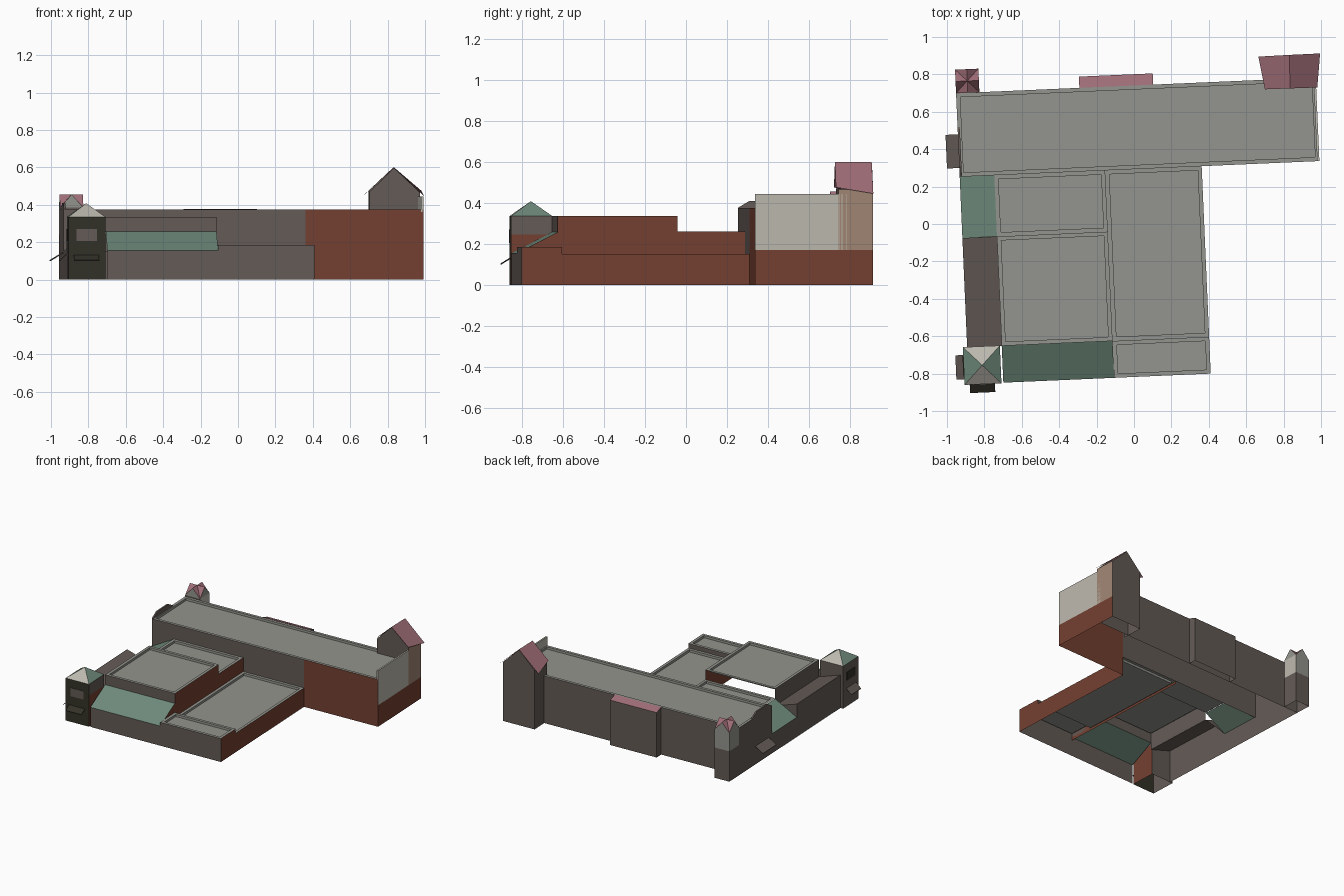
import bpy, bmesh, math
from mathutils import Matrix, Vector

if "Cube" in bpy.data.objects:
    bpy.data.objects.remove(bpy.data.objects["Cube"])

TURN = math.radians(2.5)          # the whole plan sits slightly askew


def srgb(h):
    out = []
    for i in (0, 2, 4):
        c = int(h[i:i + 2], 16) / 255
        out.append(c / 12.92 if c <= 0.04045 else ((c + 0.055) / 1.055) ** 2.4)
    return (*out, 1)


COLOURS = {'brown': '645b56', 'red': '744031', 'roof grey': '94948e', 'pale grey': 'bcb8ae',
           'green': '6f8a7b', 'pink': 'a06e77', 'tan': 'a08674', 'dark olive': '333127'}
MATS = {}
for n, h in COLOURS.items():
    MATS[n] = bpy.data.materials.new(n)
    MATS[n].diffuse_color = srgb(h)


def part(name, faces):
    """Object from a list of (points, colour) faces, turned to the plan angle."""
    me = bpy.data.meshes.new(name)
    ob = bpy.data.objects.new(name, me)
    bpy.context.collection.objects.link(ob)
    names = list(dict.fromkeys(c for _, c in faces))
    for c in names:
        me.materials.append(MATS[c])
    bm = bmesh.new()
    for pts, c in faces:
        bm.faces.new([bm.verts.new(p) for p in pts]).material_index = names.index(c)
    bmesh.ops.remove_doubles(bm, verts=bm.verts, dist=0.0001)
    bmesh.ops.recalc_face_normals(bm, faces=bm.faces)
    bm.to_mesh(me)
    bm.free()
    ob.rotation_euler.z = TURN
    return ob


def walls(x0, x1, y0, y1, sides):
    """Wall faces; sides maps S/E/N/W to (bottom, top, colour) bands."""
    ends = {'S': ((x0, y0), (x1, y0)), 'E': ((x1, y0), (x1, y1)),
            'N': ((x1, y1), (x0, y1)), 'W': ((x0, y1), (x0, y0))}
    out = []
    for k, bands in sides.items():
        a, b = ends[k]
        for lo, hi, c in bands:
            out.append(([(*a, lo), (*b, lo), (*b, hi), (*a, hi)], c))
    return out


def flat_roof(x0, x1, y0, y1, z, rim=0.022, drop=0.018):
    """Flat roof sunk behind a parapet rim."""
    o = [(x0, y0), (x1, y0), (x1, y1), (x0, y1)]
    i = [(x0 + rim, y0 + rim), (x1 - rim, y0 + rim), (x1 - rim, y1 - rim), (x0 + rim, y1 - rim)]
    out = [([(*p, z - drop) for p in i], 'roof grey')]
    for k in range(4):
        m = (k + 1) % 4
        out.append(([(*o[k], z), (*o[m], z), (*i[m], z), (*i[k], z)], 'roof grey'))
        out.append(([(*i[k], z), (*i[m], z), (*i[m], z - drop), (*i[k], z - drop)], 'roof grey'))
    return out


def slab(name, pts, thick, colour):
    """Thin plate made by pushing a polygon along a vector."""
    p = [Vector(v) for v in pts]
    q = [v + Vector(thick) for v in p]
    n = len(p)
    f = [(p, colour), (q, colour)]
    f += [([p[i], p[(i + 1) % n], q[(i + 1) % n], q[i]], colour) for i in range(n)]
    return part(name, f)


W, E, S, N = -0.92, 1.005, -0.817, 0.74
MID, LOW, SPLIT, HALL = -0.142, 0.375, -0.62, 0.293
IN = -0.735

# Long hall at the back
part('long_hall', walls(W, LOW, HALL, N, {'S': [(0.15, 0.374, 'brown')], 'W': [(0, 0.374, 'brown')]})
     + walls(LOW, E, HALL, N, {'S': [(0, 0.374, 'red')],
                               'E': [(0, 0.17, 'red'), (0.17, 0.374, 'pale grey')]})
     + walls(W, E, HALL, N, {'N': [(0, 0.374, 'brown')]})
     + flat_roof(W, E, HALL, N, 0.374))
slab('east_parapet', [(E, HALL, 0.36), (E, N, 0.36), (E, N, 0.444), (E, HALL, 0.444)],
     (-0.012, 0, 0), 'pale grey')
slab('west_parapet', [(W, HALL, 0.36), (W, HALL, 0.376), (W, 0.35, 0.41), (W, 0.50, 0.41),
                      (W, 0.56, 0.376), (W, 0.56, 0.36)], (0.012, 0, 0), 'brown')

# Low wing on the right
part('low_wing', walls(MID, LOW, SPLIT, HALL, {'E': [(0, 0.15, 'red')]})
     + flat_roof(MID, LOW, SPLIT, HALL, 0.15))
part('low_wing_front', walls(MID, LOW, S, SPLIT, {'S': [(0, 0.185, 'brown')], 'E': [(0, 0.185, 'red')],
                                                  'N': [(0.15, 0.185, 'brown')],
                                                  'W': [(0.15, 0.185, 'brown')]})
     + flat_roof(MID, LOW, S, SPLIT, 0.185))

# Raised blocks in the middle (the tall one is open to the back)
part('tall_block', walls(IN, MID, SPLIT, -0.035, {'S': [(0.257, 0.335, 'brown')],
                                                  'E': [(0.13, 0.335, 'red')],
                                                  'W': [(0.20, 0.335, 'brown')]})
     + flat_roof(IN, MID, SPLIT, -0.035, 0.335))
part('middle_block', walls(IN, MID, -0.035, HALL, {'E': [(0.13, 0.26, 'red')]})
     + flat_roof(IN, MID, -0.035, HALL, 0.26))

# Sloping green roofs with their walls
part('front_lean_to', [
    ([(IN, S, 0), (MID, S, 0), (MID, S, 0.155), (IN, S, 0.155)], 'brown'),
    ([(IN, S, 0.155), (MID, S, 0.155), (MID, SPLIT, 0.257), (IN, SPLIT, 0.257)], 'green'),
    ([(MID, S, 0.13), (MID, SPLIT, 0.13), (MID, SPLIT, 0.257), (MID, S, 0.155)], 'red')])
part('west_lean_to', [
    ([(W, -0.035, 0), (W, HALL, 0), (W, HALL, 0.155), (W, -0.035, 0.155)], 'brown'),
    ([(W, -0.035, 0.155), (W, HALL, 0.155), (IN, HALL, 0.257), (IN, -0.035, 0.257)], 'green')])
part('west_passage', [
    ([(W, SPLIT, 0), (W, -0.035, 0), (W, -0.035, 0.26), (W, SPLIT, 0.26)], 'brown'),
    ([(W, SPLIT, 0.26), (W, -0.035, 0.26), (IN, -0.035, 0.20), (IN, SPLIT, 0.20)], 'brown'),
    ([(W, -0.035, 0.155), (IN, -0.035, 0.20), (W, -0.035, 0.26)], 'brown')])

# Corner tower with a pyramid roof
tx0, tx1, ty0, ty1 = -0.943, -0.745, -0.82, -0.618
part('corner_tower', walls(tx0, tx1, ty0, ty1, {
    'S': [(0, 0.335, 'dark olive')], 'E': [(0, 0.245, 'red'), (0.245, 0.335, 'brown')],
    'N': [(0, 0.335, 'brown')], 'W': [(0, 0.335, 'brown')]}))
apex = ((tx0 + tx1) / 2, (ty0 + ty1) / 2, 0.408)
ring = [(tx0, ty0, 0.335), (tx1, ty0, 0.335), (tx1, ty1, 0.335), (tx0, ty1, 0.335)]
part('corner_tower_roof', [([ring[i], ring[(i + 1) % 4], apex], ('pale grey', 'green')[i % 2])
                           for i in range(4)])
slab('front_window', [(-0.90, ty0, 0.205), (-0.79, ty0, 0.205), (-0.79, ty0, 0.27), (-0.90, ty0, 0.27)],
     (0, -0.004, 0), 'brown')
slab('side_window', [(tx0, -0.775, 0.205), (tx0, -0.665, 0.205), (tx0, -0.665, 0.27), (tx0, -0.775, 0.27)],
     (-0.004, 0, 0), 'dark olive')

# Sloping awnings over the doors
slab('front_awning', [(-0.915, ty0, 0.128), (-0.78, ty0, 0.128), (-0.78, ty0 - 0.045, 0.10),
                      (-0.915, ty0 - 0.045, 0.10)], (0, 0, 0.004), 'dark olive')
for name, x, y0, y1, d in (('tower_side_awning', tx0, -0.79, -0.66, 0.042),
                           ('west_awning', W, 0.34, 0.52, 0.066)):
    slab(name, [(x, y0, 0.14), (x, y1, 0.14), (x - d, y1, 0.10), (x - d, y0, 0.10)],
         (0, 0, 0.004), 'brown')

# Shallow annex on the back wall
ax0, ax1, ay = -0.26, 0.135, 0.80
annex = walls(ax0, ax1, N, ay, {'N': [(0, 0.355, 'brown')]})
for x in (ax0, ax1):
    annex.append(([(x, N, 0), (x, ay, 0), (x, ay, 0.355), (x, N, 0.376)], 'brown'))
annex.append(([(ax0, N, 0.376), (ax1, N, 0.376), (ax1, ay, 0.355), (ax0, ay, 0.355)], 'pink'))
part('back_annex', annex)

# Gabled tower at the back right
gx0, gx1, gy0, gy1, ridge = 0.735, E, 0.70, 0.868, 0.866
gable = walls(gx0, gx1, gy0, gy1, {'W': [(0, 0.47, 'brown')],
                                   'E': [(0, 0.17, 'red'), (0.17, 0.465, 'tan')]})
for y, z in ((gy0, 0.35), (gy1, 0)):
    gable.append(([(gx0, y, z), (gx1, y, z), (gx1, y, 0.465), (ridge, y, 0.597), (gx0, y, 0.47)], 'brown'))
part('gabled_tower', gable)
back = Matrix.Rotation(-TURN, 3, 'Z')
r0, r1 = back @ Vector((0.835, 0.725, 0.599)), back @ Vector((0.83, 0.904, 0.599))
roof = []
for a, b in (((0.70, 0.72, 0.475), (0.665, 0.895, 0.445)), ((0.98, 0.73, 0.475), (0.995, 0.912, 0.445))):
    roof.append(([r0, r1, back @ Vector(b), back @ Vector(a)], 'pink'))
part('gabled_tower_roof', roof)

# Back left turret with a cross-gabled roof
ux0, ux1, uy0, uy1, eave, top = -0.92, -0.795, 0.74, 0.866, 0.385, 0.455
upper = {'N': 'roof grey', 'W': 'roof grey', 'E': 'pale grey'}
turret = walls(ux0, ux1, uy0, uy1, {k: [(0, 0.24, 'brown'), (0.24, eave, c)] for k, c in upper.items()})
turret += walls(ux0, ux1, uy0, uy1, {'S': [(0.35, eave, 'brown')]})
mid = Vector(((ux0 + ux1) / 2, (uy0 + uy1) / 2, top))
corner = [Vector(p) for p in ((ux0, uy0, eave), (ux1, uy0, eave), (ux1, uy1, eave), (ux0, uy1, eave))]
cross = []
for i in range(4):
    a, b = corner[i], corner[(i + 1) % 4]
    tip = (a + b) / 2
    tip.z = top
    turret.append(([a, b, tip], 'roof grey'))
    cross += [([a, tip, mid], 'pink'), ([tip, b, mid], 'pink')]
part('turret', turret)
part('turret_roof', cross)

for m in bpy.data.materials:
    if m.users and not m.is_grease_pencil:
        m.use_nodes = True
        m.node_tree.nodes["Principled BSDF"].inputs["Base Color"].default_value = m.diffuse_color
